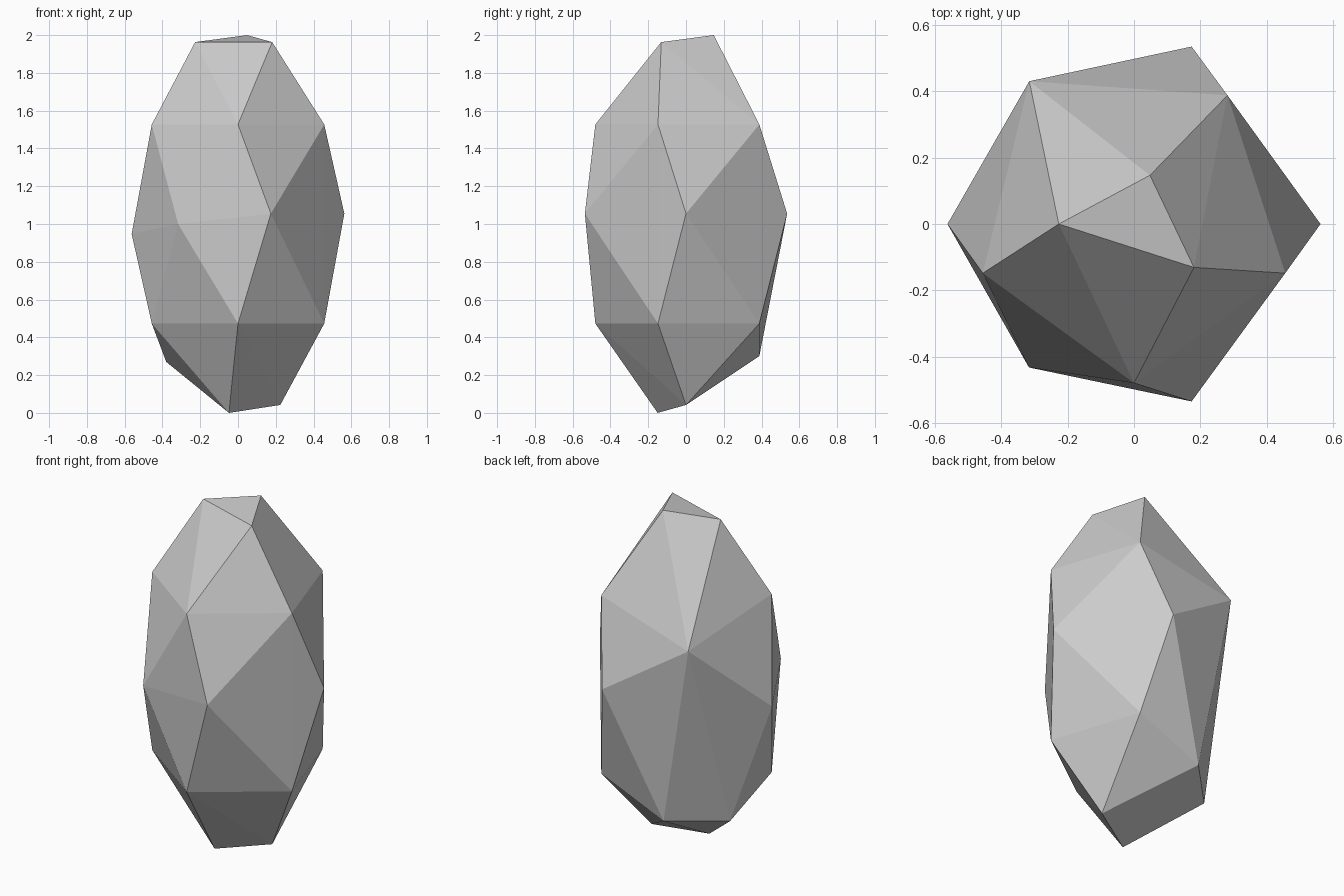
import bpy, bmesh
from math import cos, sin, radians

if "Cube" in bpy.data.objects:
    bpy.data.objects.remove(bpy.data.objects["Cube"])


def ring(radius, z, angles):
    """Points on a level circle, angles in degrees."""
    return [(radius * cos(radians(a)), radius * sin(radians(a)), z) for a in angles]


# Faceted stone: irregular rings of corners wrapped in a convex skin
corners = []
# upper and lower shoulders share four corners of a pentagon
for z in (1.527, 0.473):
    corners += ring(0.48, z, (-162, -90, -18, 54))
# waist
corners += ring(0.563, 1.055, (-72, 0, 72))
corners += [(-0.563, 0, 0.947), (-0.317, -0.433, 1.0), (-0.316, 0.431, 1.37)]
# crown
corners += [(-0.227, 0, 1.963), (0.181, -0.131, 1.963), (0.048, 0.147, 2.0)]
# foot
corners += [(-0.048, -0.15, 0.0), (0.224, 0, 0.042), (-0.125, 0.388, 0.3), (-0.38, 0.132, 0.27)]

bm = bmesh.new()
for c in corners:
    bm.verts.new(c)
bmesh.ops.convex_hull(bm, input=bm.verts[:])
bmesh.ops.recalc_face_normals(bm, faces=bm.faces[:])

mesh = bpy.data.meshes.new("stone")
bm.to_mesh(mesh)
bm.free()
bpy.context.collection.objects.link(bpy.data.objects.new("stone", mesh))
